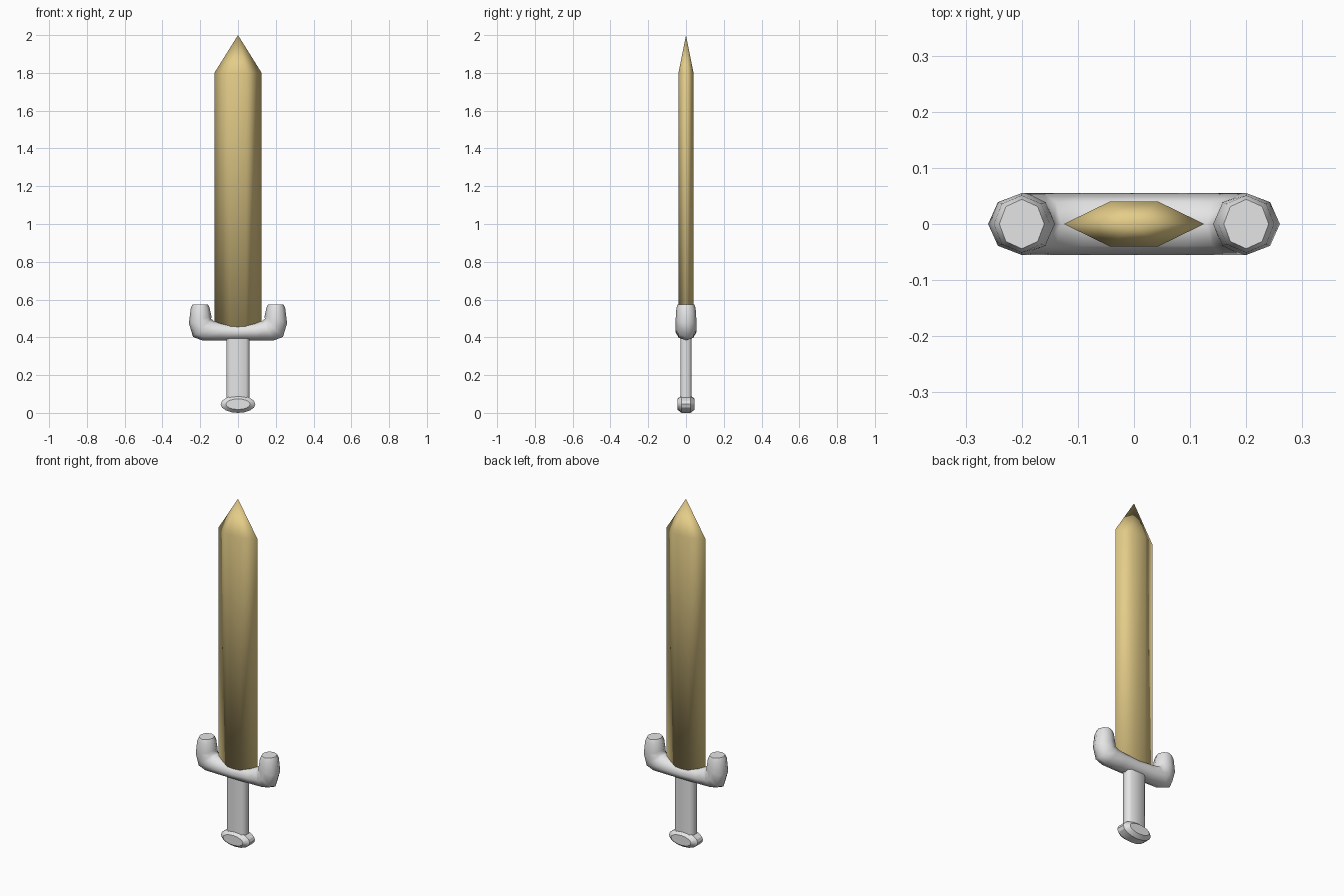
import bpy, bmesh, math
from mathutils import Vector

if "Cube" in bpy.data.objects:
    bpy.data.objects.remove(bpy.data.objects["Cube"])


def material(name, rgb):
    m = bpy.data.materials.new(name)
    m.diffuse_color = (*rgb, 1)
    m.use_nodes = True
    m.node_tree.nodes["Principled BSDF"].inputs["Base Color"].default_value = m.diffuse_color
    return m


GOLD = material("gold", (0.78, 0.61, 0.25))
SILVER = material("silver", (0.78, 0.78, 0.78))


def loft(name, rings, mat, angle):
    """Skin a list of closed rings and cap both ends."""
    bm = bmesh.new()
    loops = [[bm.verts.new(p) for p in r] for r in rings]
    n = len(loops[0])
    for a, b in zip(loops, loops[1:]):
        for i in range(n):
            j = (i + 1) % n
            bm.faces.new((a[i], a[j], b[j], b[i]))
    bm.faces.new(loops[0])
    bm.faces.new(loops[-1])
    bmesh.ops.remove_doubles(bm, verts=bm.verts[:], dist=0.0005)
    bmesh.ops.recalc_face_normals(bm, faces=bm.faces[:])
    me = bpy.data.meshes.new(name)
    bm.to_mesh(me)
    bm.free()
    me.materials.append(mat)
    ob = bpy.data.objects.new(name, me)
    bpy.context.collection.objects.link(ob)
    bpy.ops.object.select_all(action='DESELECT')
    ob.select_set(True)
    bpy.context.view_layer.objects.active = ob
    bpy.ops.object.shade_smooth_by_angle(angle=math.radians(angle))
    return ob


# Blade: flattened hexagon drawn to a point
hexagon = [(-0.125, 0), (-0.043, -0.04), (0.043, -0.04),
           (0.125, 0), (0.043, 0.04), (-0.043, 0.04)]


def blade_ring(z, s=1):
    return [(x * s, y * s, z) for x, y in hexagon]


loft("blade", [blade_ring(0.43), blade_ring(1.8), blade_ring(2.0, 0.001)], GOLD, 180)

# Guard: octagonal bar with upturned ends; (inner point, outer point, half depth)
half = [((0, 0.47), (0, 0.385), 0.055),
        ((0.09, 0.478), (0.10, 0.384), 0.055),
        ((0.13, 0.488), (0.19, 0.384), 0.055),
        ((0.142, 0.498), (0.238, 0.402), 0.055),
        ((0.141, 0.512), (0.26, 0.475), 0.055),
        ((0.150, 0.555), (0.25, 0.555), 0.051),
        ((0.160, 0.575), (0.24, 0.575), 0.044)]
mirrored = [((-a[0], a[1]), (-b[0], b[1]), d) for a, b, d in half[:0:-1]]


def guard_ring(inner, outer, depth):
    a, b = Vector((inner[0], 0, inner[1])), Vector((outer[0], 0, outer[1]))
    mid, arm = (a + b) / 2, (a - b) / 2
    angles = [i * math.pi / 4 for i in range(8)]
    return [mid + arm * math.cos(t) + Vector((0, depth * math.sin(t), 0)) for t in angles]


loft("guard", [guard_ring(*r) for r in mirrored + half], SILVER, 60)

# Grip: flat bar with chamfered edges
grip = [(-0.06, -0.016), (-0.042, -0.03), (0.042, -0.03), (0.06, -0.016),
        (0.06, 0.016), (0.042, 0.03), (-0.042, 0.03), (-0.06, 0.016)]
loft("grip", [[(x, y, z) for x, y in grip] for z in (0.06, 0.42)], SILVER, 60)

# Pommel: oval disc facing front and back, with bevelled rim
pommel = [(-0.046, 0.064, 0.028), (-0.024, 0.092, 0.046),
          (0.024, 0.092, 0.046), (0.046, 0.064, 0.028)]
loft("pommel", [[(rx * math.cos(i * math.pi / 8), y, 0.046 + rz * math.sin(i * math.pi / 8))
                 for i in range(16)] for y, rx, rz in pommel], SILVER, 30)
